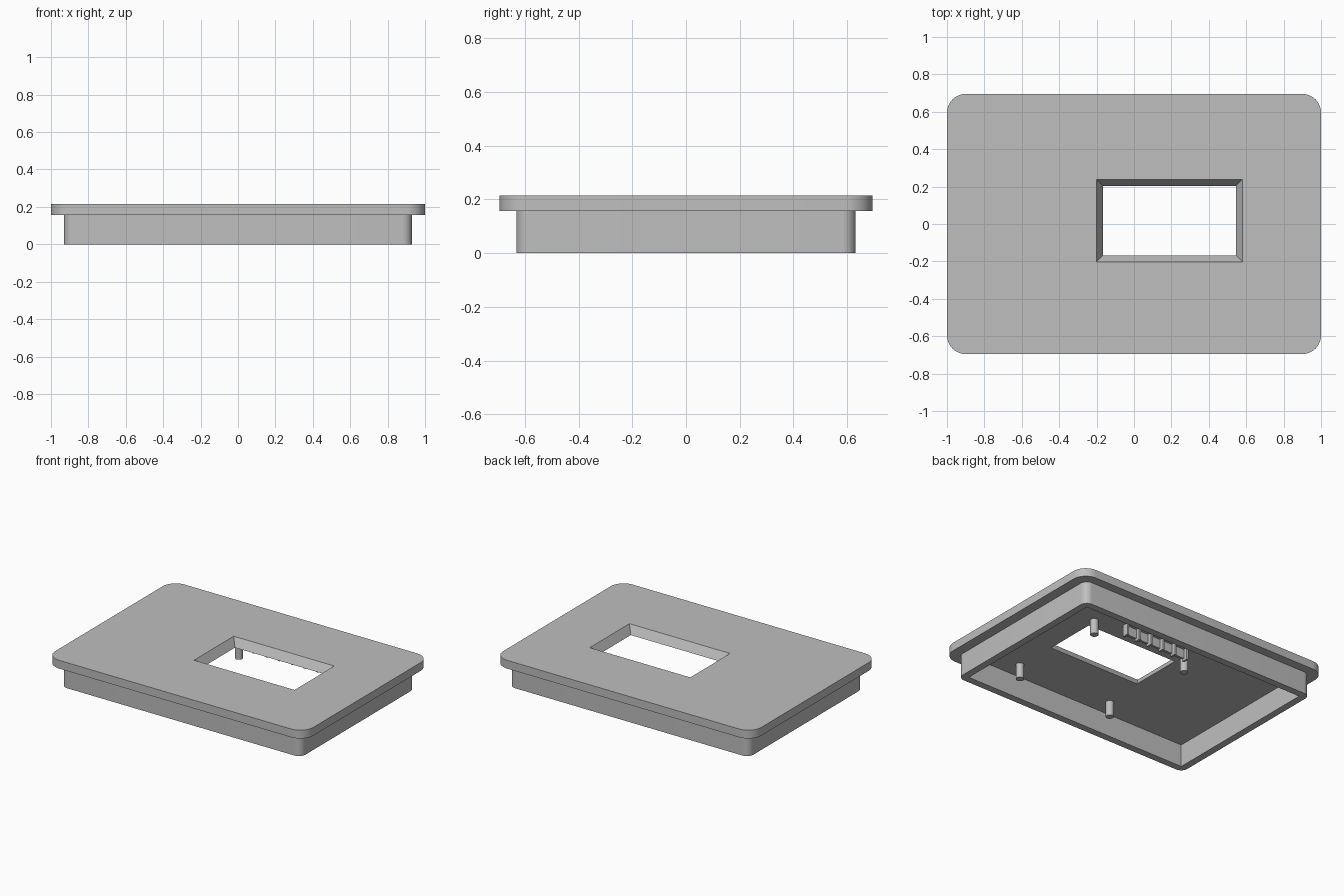
import bpy, bmesh, math

if "Cube" in bpy.data.objects:
    bpy.data.objects.remove(bpy.data.objects["Cube"])

grey = bpy.data.materials.new("light_grey")
grey.diffuse_color = (0.52, 0.52, 0.52, 1)
grey.use_nodes = True
grey.node_tree.nodes["Principled BSDF"].inputs["Base Color"].default_value = grey.diffuse_color


def rect(hx, hy, r=0.0, cx=0.0, cy=0.0, seg=10):
    """Outline of a rectangle, with rounded corners when r > 0."""
    pts = []
    for k, (sx, sy) in enumerate([(1, 1), (-1, 1), (-1, -1), (1, -1)]):
        if r == 0:
            pts.append((cx + sx * hx, cy + sy * hy))
            continue
        for i in range(seg + 1):
            a = math.pi / 2 * (k + i / seg)
            pts.append((cx + sx * (hx - r) + r * math.cos(a),
                        cy + sy * (hy - r) + r * math.sin(a)))
    return pts


def loft(name, low, z0, high, z1):
    """Solid between two matching outlines."""
    bm = bmesh.new()
    a = [bm.verts.new((x, y, z0)) for x, y in low]
    b = [bm.verts.new((x, y, z1)) for x, y in high]
    n = len(a)
    bm.faces.new(a[::-1])
    bm.faces.new(b)
    for i in range(n):
        j = (i + 1) % n
        bm.faces.new((a[i], a[j], b[j], b[i]))
    mesh = bpy.data.meshes.new(name)
    bm.to_mesh(mesh)
    bm.free()
    mesh.materials.append(grey)
    ob = bpy.data.objects.new(name, mesh)
    bpy.context.collection.objects.link(ob)
    return ob


def select(ob):
    bpy.ops.object.select_all(action='DESELECT')
    ob.select_set(True)
    bpy.context.view_layer.objects.active = ob


def cut(ob, cutter):
    mod = ob.modifiers.new("cut", 'BOOLEAN')
    mod.operation = 'DIFFERENCE'
    mod.solver = 'EXACT'
    mod.object = cutter
    select(ob)
    bpy.ops.object.modifier_apply(modifier=mod.name)
    bpy.data.objects.remove(cutter)


def smooth(ob):
    select(ob)
    bpy.ops.object.shade_smooth_by_angle(angle=math.radians(30))


CEIL, TOP = 0.157, 0.215

# Face plate with a bevelled display opening
outline = rect(1.0, 0.695, 0.1)
plate = loft("face_plate", outline, CEIL, outline, TOP)
slope = 0.034 / (TOP - CEIL)
e = 0.05  # cutter runs past both faces along the same slope
d0, d1 = -e * slope, 0.034 + e * slope
cutter = loft("opening_cutter",
              rect(0.356 + d0, 0.186 + d0, 0, 0.19, 0.018), CEIL - e,
              rect(0.356 + d1, 0.186 + d1, 0, 0.19, 0.018), TOP + e)
cutter.hide_render = True
cut(plate, cutter)
smooth(plate)

# Skirt wall, hollow and open underneath
outline = rect(0.93, 0.632, 0.05)
skirt = loft("skirt_wall", outline, 0.0, outline, CEIL + 0.008)
hollow = rect(0.88, 0.582)
cutter = loft("hollow_cutter", hollow, -0.1, hollow, 0.3)
cutter.hide_render = True
cut(skirt, cutter)
smooth(skirt)

# Four mounting pins around the opening
for x in (-0.185, 0.56):
    for y in (-0.46, 0.275):
        circle = rect(0.026, 0.026, 0.026, x, y, 8)
        # drop the doubled points where quarter arcs meet
        circle = [p for i, p in enumerate(circle) if i % 9 != 8]
        smooth(loft("mounting_pin", circle, CEIL - 0.105, circle, CEIL + 0.005))

# Ribbed strip behind the opening
strip = rect(0.255, 0.008, 0, 0.125, 0.35)
loft("rib_strip", strip, CEIL - 0.065, strip, CEIL + 0.005)
for i in range(6):
    fin = rect(0.007, 0.022, 0, 0.373 - i * 0.0985, 0.365)
    loft("rib", fin, CEIL - 0.082, fin, CEIL + 0.005)
